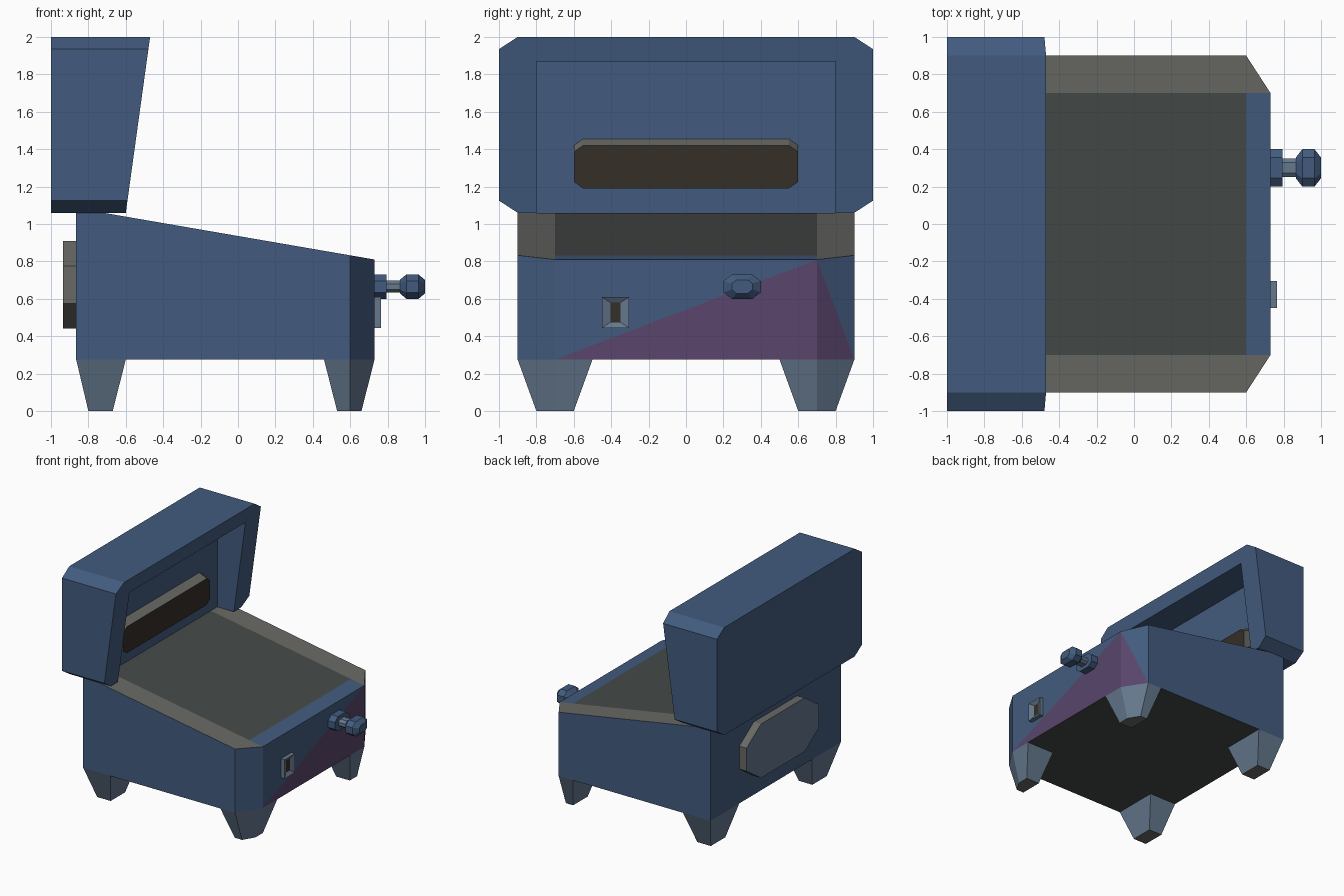
import bpy, bmesh

if "Cube" in bpy.data.objects:
    bpy.data.objects.remove(bpy.data.objects["Cube"])


def mat(name, r, g, b):
    m = bpy.data.materials.new(name)
    m.diffuse_color = (r, g, b, 1)
    m.use_nodes = True
    m.node_tree.nodes["Principled BSDF"].inputs["Base Color"].default_value = m.diffuse_color
    return m


BLUE = mat("blue", .055, .105, .21)
PURPLE = mat("purple", .10, .06, .15)
STEEL = mat("steel", .13, .19, .27)
DARK = mat("dark_brown", .035, .028, .02)
FIELD = mat("field_grey", .06, .068, .065)
GREY = mat("rim_grey", .14, .14, .13)


def finish(bm, name, mats):
    bmesh.ops.recalc_face_normals(bm, faces=bm.faces[:])
    me = bpy.data.meshes.new(name)
    bm.to_mesh(me)
    bm.free()
    for m in mats:
        me.materials.append(m)
    ob = bpy.data.objects.new(name, me)
    bpy.context.collection.objects.link(ob)
    return ob


def loft(name, rings, side, start=None, end=None):
    """Skin equal-length rings of points and cap both ends."""
    bm = bmesh.new()
    vs = [[bm.verts.new(p) for p in r] for r in rings]
    n = len(vs[0])
    for a, b in zip(vs, vs[1:]):
        for i in range(n):
            bm.faces.new((a[i], a[(i + 1) % n], b[(i + 1) % n], b[i]))
    bm.faces.new(vs[0]).material_index = 1
    bm.faces.new(vs[-1]).material_index = 2
    return finish(bm, name, [side, start or side, end or side])


def octagon(hy, hz, cy, cz):
    """Chamfered rectangle in y, z; cy and cz are the chamfer sizes."""
    a, b = hy - cy, hz - cz
    return [(hy, b), (a, hz), (-a, hz), (-hy, b),
            (-hy, -b), (-a, -hz), (a, -hz), (hy, -b)]


def ring_x(x, outline, y=0, z=0, s=1):
    return [(x, y + p * s, z + q * s) for p, q in outline]


def rect(x, y, z, hy, hz):
    return [(x, y + a * hy, z + b * hz) for a, b in ((1, 1), (-1, 1), (-1, -1), (1, -1))]


# Cabinet: plan outline raised, then split along the rim lines
bm = bmesh.new()
plan = [(-.865, -.9), (.6, -.9), (.73, -.7), (.73, .7), (.6, .9), (-.865, .9)]
base = bm.faces.new([bm.verts.new((x, y, .275)) for x, y in plan])
ext = bmesh.ops.extrude_face_region(bm, geom=[base], use_keep_orig=True)
for v in ext["geom"]:
    if isinstance(v, bmesh.types.BMVert):
        v.co.z = 1.06
for co, no in (((0, .7, 0), (0, 1, 0)), ((0, -.7, 0), (0, 1, 0)),
               ((.6, 0, 0), (1, 0, 0)), ((-.72, 0, 0), (1, 0, 0))):
    bmesh.ops.bisect_plane(bm, geom=bm.verts[:] + bm.edges[:] + bm.faces[:],
                           plane_co=co, plane_no=no, dist=1e-4)
for v in bm.verts:
    if v.co.z > .5:
        v.co.z = min(1.06, 1.06 - .25 * (v.co.x + .72) / 1.45)


def near(x, y, top):
    return min(bm.verts, key=lambda v: abs(v.co.x - x) + abs(v.co.y - y)
               + 5 * ((v.co.z > .5) != top))


# Purple flash on the front panel and corner
bmesh.ops.connect_verts(bm, verts=[near(.73, -.7, False), near(.73, .7, True), near(.6, .9, False)])
bmesh.ops.recalc_face_normals(bm, faces=bm.faces[:])
for f in bm.faces:
    c = f.calc_center_median()
    if f.normal.z > .5:
        f.material_index = 3 if abs(c.y) > .7 else (2 if c.x < .6 else 0)
    elif f.normal.z < -.5:
        f.material_index = 2
for f in near(.73, .7, False).link_faces:
    if f.normal.x > .3:
        f.material_index = 1
finish(bm, "cabinet", [BLUE, PURPLE, FIELD, GREY])

# Tapered legs, mirrored across y
legs = {
    "front_legs": ([(.46, .5), (.73, .5), (.73, .7), (.6, .9), (.46, .9)],
                   [(.53, .6), (.66, .6), (.66, .7), (.6, .8), (.53, .8)]),
    "back_legs": ([(-.865, .5), (-.6, .5), (-.6, .9), (-.865, .9)],
                  [(-.8, .6), (-.67, .6), (-.67, .8), (-.8, .8)]),
}
for name, (top, foot) in legs.items():
    leg = loft(name, [[(x, y, .275) for x, y in top], [(x, y, 0) for x, y in foot]],
               STEEL, end=GREY)
    m = leg.modifiers.new("mirror", "MIRROR")
    m.use_axis = (False, True, False)

# Head box with leaning front and open recess
head_oct = octagon(1, .47, .1, .065)
front = [(-.6 + .13 * (q + .47) / .94, p, 1.53 + q) for p, q in head_oct]
head = loft("head_box", [ring_x(-1, head_oct, z=1.53), front], BLUE)
cutter = loft("recess_cutter", [rect(-.76, 0, 1.37, .8, .5), rect(-.3, 0, 1.37, .8, .5)], BLUE)
cutter.hide_render = True
cutter.hide_set(True)
cut = head.modifiers.new("recess", "BOOLEAN")
cut.object = cutter
cut.operation = "DIFFERENCE"
cut.solver = "EXACT"

# Score display, tipped slightly down
disp = octagon(.6, .115, .05, .035)
loft("score_display", [ring_x(-.77, disp, z=1.345), ring_x(-.69, disp, z=1.305)], GREY, end=DARK)

# Back plate
plate = octagon(.5, .235, .2, .135)
loft("back_plate", [ring_x(-.865, plate, z=.675), ring_x(-.935, plate, z=.675)], GREY, end=STEEL)

# Coin slot with sloped recess
loft("coin_slot", [rect(.73, -.377, .527, .073, .083), rect(.765, -.377, .527, .073, .083),
                   rect(.745, -.377, .527, .028, .053)], STEEL, end=DARK)

# Plunger: collar, rod and faceted knob
knob = octagon(.1, .065, .045, .035)


def plunger(name, steps, m):
    loft(name, [ring_x(x, knob, .3, .665, s) for x, s in steps], m)


plunger("plunger_collar", [(.73, 1), (.795, 1)], BLUE)
plunger("plunger_rod", [(.795, .5), (.87, .5)], STEEL)
plunger("plunger_knob", [(.865, .55), (.9, 1), (.965, 1), (1, .55)], BLUE)
